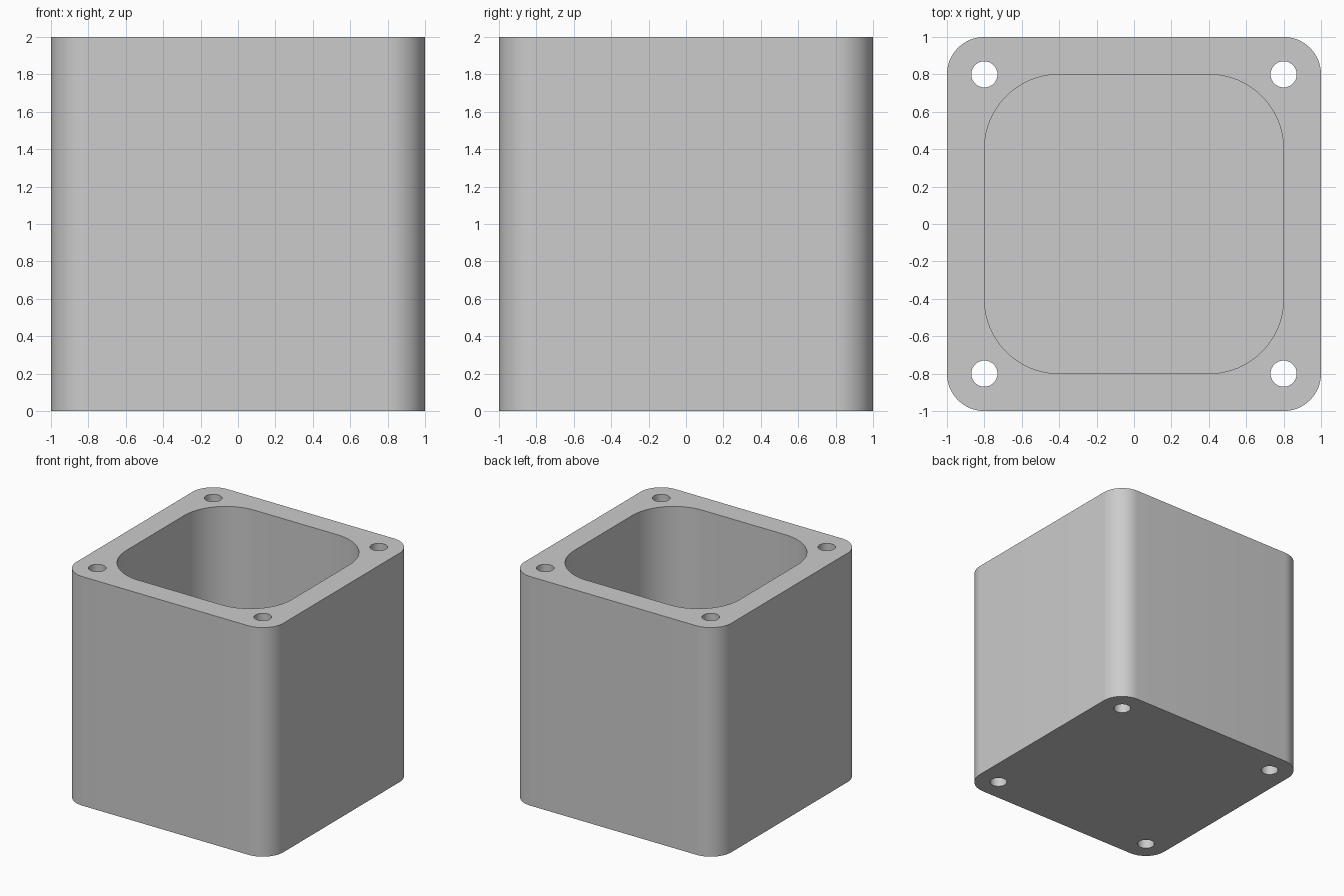
import bpy, bmesh, math

cube = bpy.data.objects.get("Cube")
if cube:
    bpy.data.objects.remove(cube, do_unlink=True)

HEIGHT = 2.0
FLOOR = 0.2
HOLE_POS = 0.8
HOLE_RADIUS = 0.07

grey = bpy.data.materials.new("light grey")
grey.use_nodes = True
grey.diffuse_color = (0.6, 0.6, 0.6, 1)
grey.node_tree.nodes["Principled BSDF"].inputs["Base Color"].default_value = grey.diffuse_color


def rounded_square(half, radius, steps=16):
    """Outline of a square with rounded corners."""
    c = half - radius
    pts = []
    for q, (sx, sy) in enumerate([(1, 1), (-1, 1), (-1, -1), (1, -1)]):
        for i in range(steps + 1):
            a = (q + i / steps) * math.pi / 2
            pts.append((sx * c + radius * math.cos(a), sy * c + radius * math.sin(a)))
    return pts


def circle(x, y, radius, steps=32):
    angles = [2 * math.pi * i / steps for i in range(steps)]
    return [(x + radius * math.cos(a), y + radius * math.sin(a)) for a in angles]


bm = bmesh.new()


def wall(outline, low, high):
    """Upright wall along an outline; returns its bottom and top edges."""
    rings = [[bm.verts.new((x, y, z)) for x, y in outline] for z in (low, high)]
    n = len(outline)
    edges = [[bm.edges.new((r[i], r[(i + 1) % n])) for i in range(n)] for r in rings]
    for i in range(n):
        j = (i + 1) % n
        bm.faces.new((rings[0][i], rings[0][j], rings[1][j], rings[1][i]))
    return edges


def cap(edges, direction):
    bmesh.ops.triangle_fill(bm, edges=edges, use_beauty=True, normal=(0, 0, direction))


# Outer shell, cavity and four through holes
bottom, top = wall(rounded_square(1.0, 0.2), 0, HEIGHT)
cavity_floor, cavity_rim = wall(rounded_square(0.8, 0.4), FLOOR, HEIGHT)
top += cavity_rim
for sx in (-1, 1):
    for sy in (-1, 1):
        low, high = wall(circle(sx * HOLE_POS, sy * HOLE_POS, HOLE_RADIUS), 0, HEIGHT)
        bottom += low
        top += high

# Rim, underside and cavity floor
cap(top, 1)
cap(bottom, -1)
cap(cavity_floor, 1)
bmesh.ops.recalc_face_normals(bm, faces=bm.faces[:])

mesh = bpy.data.meshes.new("box_body")
bm.to_mesh(mesh)
bm.free()
mesh.materials.append(grey)
body = bpy.data.objects.new("box_body", mesh)
bpy.context.collection.objects.link(body)
bpy.ops.object.select_all(action="DESELECT")
body.select_set(True)
bpy.context.view_layer.objects.active = body
bpy.ops.object.shade_smooth_by_angle(angle=math.radians(30))
